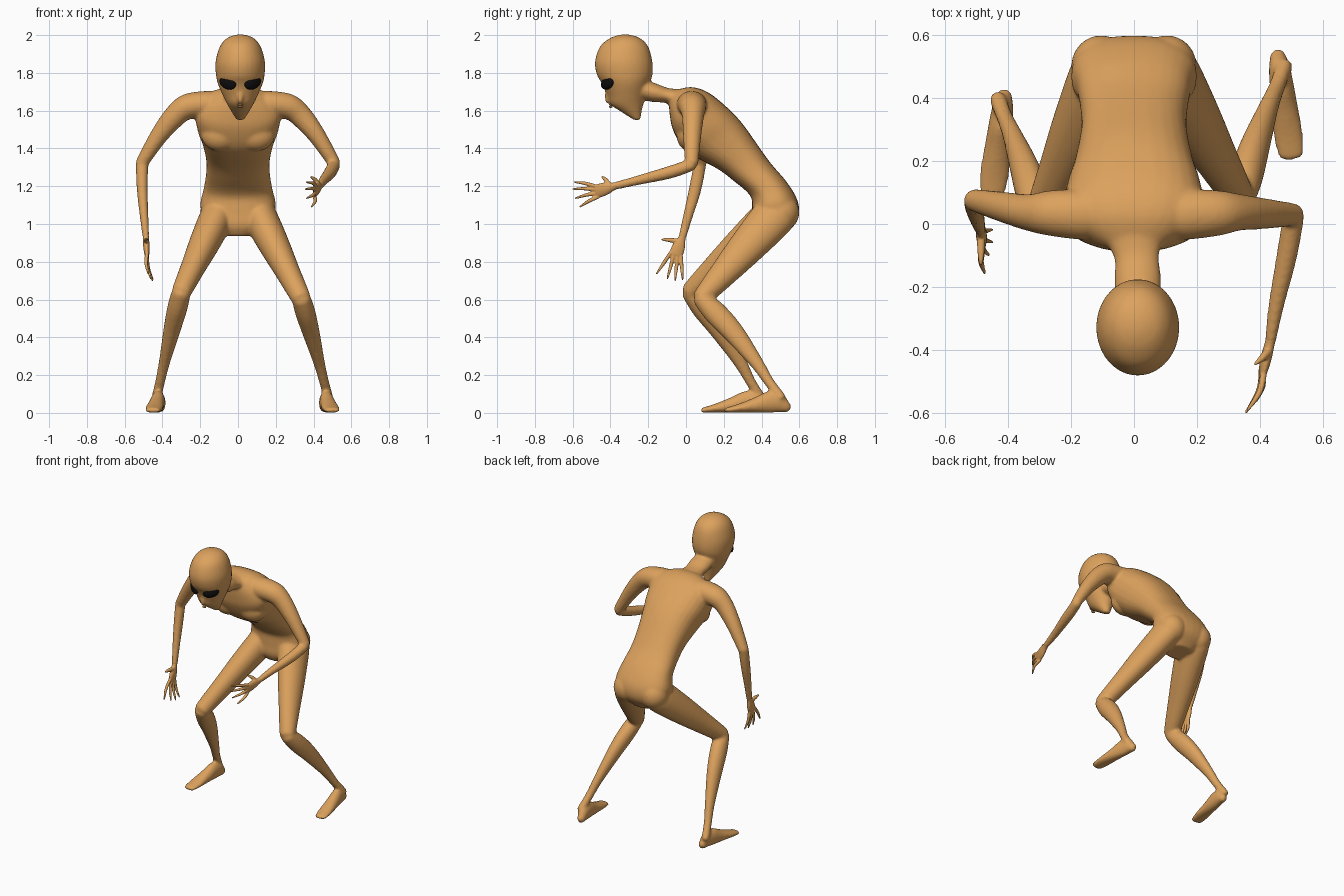
import bpy, bmesh, math
from mathutils import Vector, Matrix

if "Cube" in bpy.data.objects:
    bpy.data.objects.remove(bpy.data.objects["Cube"])

V = Vector
CX = 0.012  # head sits slightly off the centre line


def material(name, color):
    m = bpy.data.materials.new(name)
    m.diffuse_color = color
    m.use_nodes = True
    m.node_tree.nodes["Principled BSDF"].inputs["Base Color"].default_value = m.diffuse_color
    return m


SKIN = material("tan_skin", (0.72, 0.36, 0.11, 1))
BLACK = material("black_eye", (0.004, 0.004, 0.004, 1))


def catmull(a, b, c, d, t):
    return 0.5 * (2 * b + (c - a) * t + (2 * a - 5 * b + 4 * c - d) * t * t
                  + (3 * b - a - 3 * c + d) * t ** 3)


def loft(bm, rings, power=1.0, sub=4, seg=28):
    """Closed skin through smooth rings of (centre, half axis A, half axis B)."""
    fine = []
    for i in range(len(rings) - 1):
        q = [rings[max(0, min(len(rings) - 1, i + k))] for k in (-1, 0, 1, 2)]
        for s in range(sub):
            fine.append([catmull(*(r[j] for r in q), s / sub) for j in range(3)])
    fine.append(rings[-1])
    loops = []
    for c, a, b in fine:
        loop = []
        for k in range(seg):
            t = 2 * math.pi * k / seg
            u, v = math.cos(t), math.sin(t)
            u = math.copysign(abs(u) ** power, u)
            v = math.copysign(abs(v) ** power, v)
            loop.append(bm.verts.new(c + a * u + b * v))
        loops.append(loop)
    for p, q in zip(loops, loops[1:]):
        for k in range(seg):
            n = (k + 1) % seg
            bm.faces.new((p[k], p[n], q[n], q[k]))
    bm.faces.new(loops[0][::-1])
    bm.faces.new(loops[-1])


def tube(bm, pts, ref):
    """Limb along points (x, y, z, radius toward ref, other radius), rounded ends."""
    ref, rings, tan = V(ref), [], []
    for i, p in enumerate(pts):
        t = (V(pts[min(i + 1, len(pts) - 1)][:3]) - V(pts[max(i - 1, 0)][:3])).normalized()
        a = (ref - t * ref.dot(t)).normalized()
        rings.append((V(p[:3]), a * p[3], t.cross(a) * p[4]))
        tan.append(t)

    def cap(ring, t):
        c, a, b = ring
        r = min(a.length, b.length)
        return [(c + t * r * e, a * s, b * s) for e, s in ((0.55, 0.8), (0.9, 0.35))]
    loft(bm, cap(rings[0], -tan[0])[::-1] + rings + cap(rings[-1], tan[-1]))


def finish(name, bm, mat, voxel=0, smooth=0):
    bmesh.ops.recalc_face_normals(bm, faces=bm.faces)
    me = bpy.data.meshes.new(name)
    bm.to_mesh(me)
    bm.free()
    ob = bpy.data.objects.new(name, me)
    bpy.context.collection.objects.link(ob)
    bpy.context.view_layer.objects.active = ob
    if voxel:
        m = ob.modifiers.new("fuse", 'REMESH')
        m.mode, m.voxel_size = 'VOXEL', voxel
        m = ob.modifiers.new("soften", 'SMOOTH')
        m.factor, m.iterations = 0.5, smooth
        for m in list(ob.modifiers):
            bpy.ops.object.modifier_apply(modifier=m.name)
    ob.data.materials.clear()
    ob.data.materials.append(mat)
    ob.data.polygons.foreach_set("use_smooth", [True] * len(ob.data.polygons))
    ob.data.update()
    return ob


def ellipsoid(bm, loc, size, rot=Matrix()):
    bmesh.ops.create_uvsphere(bm, u_segments=28, v_segments=18, radius=1,
                              matrix=Matrix.Translation(loc) @ rot @ Matrix.Diagonal((*size, 1)))


body = bmesh.new()

# Torso: front point, back point (y, z) and half width, from neck to crotch
torso = [(-.09, 1.625, -.05, 1.71, .09), (-.085, 1.57, .03, 1.725, .17), (-.07, 1.50, .12, 1.695, .225),
         (-.02, 1.41, .22, 1.615, .215), (.05, 1.355, .30, 1.53, .19), (.17, 1.29, .385, 1.41, .17),
         (.25, 1.23, .45, 1.32, .168), (.34, 1.15, .535, 1.22, .182), (.35, 1.07, .592, 1.12, .20),
         (.35, .99, .592, 1.03, .165), (.38, .935, .53, .95, .08)]
loft(body, [(V((0, (yf + yb) / 2, (zf + zb) / 2)), V((w, 0, 0)),
             V((0, (yb - yf) / 2, (zb - zf) / 2))) for yf, zf, yb, zb, w in torso], power=.82)

# Chest and buttock fullness
for s in (-1, 1):
    ellipsoid(body, (s * .095, .02, 1.47), (.10, .07, .085))
    ellipsoid(body, (s * .105, .50, 1.06), (.095, .10, .10))

# Neck
tube(body, [(CX, -.25, 1.72, .07, .05), (CX, -.17, 1.695, .074, .05), (.008, -.10, 1.68, .072, .04),
            (0, -.02, 1.66, .11, .055), (0, .05, 1.63, .15, .07)], (1, 0, 0))

# Head: z, front y, back y, half width
head = [(2.003, -.345, -.30, .02), (1.985, -.40, -.245, .07), (1.94, -.455, -.20, .108), (1.86, -.482, -.178, .131),
        (1.79, -.472, -.177, .129), (1.74, -.443, -.195, .118), (1.68, -.418, -.215, .092),
        (1.635, -.402, -.225, .07), (1.595, -.345, -.235, .047), (1.55, -.275, -.24, .02)]
loft(body, [(V((CX, (f + b) / 2, z)), V((w, 0, 0)), V((0, (b - f) / 2, 0))) for z, f, b, w in head])
ellipsoid(body, (CX, -.415, 1.675), (.016, .016, .04))


# Legs: thigh, calf and foot
def leg(hip, knee, ankle, heel, toe):
    hip, knee, ankle, heel, toe = map(V, (hip, knee, ankle, heel, toe))
    thigh = [(0, .115, .09), (.33, .10, .082), (.66, .077, .066), (.97, .052, .053)]
    calf = [(.02, .048, .05), (.18, .062, .053), (.42, .056, .045), (.75, .036, .030), (.95, .027, .026), (1.12, .027, .026)]
    foot = [(.06, .026, .03, .03), (.16, .034, .052, .052), (.30, .038, .058, .058), (.5, .042, .042, .042),
            (.75, .047, .025, .024), (.94, .04, .014, .014)]
    tube(body, [(*hip.lerp(knee, t), a, b) for t, a, b in thigh], (0, 1, 0))
    tube(body, [(*(knee.lerp(ankle, t) + V((0, .02, .01)) * math.sin(math.pi * min(t, 1))), a, b)
                for t, a, b in calf], (0, 1, 0))
    tube(body, [(*(heel.lerp(toe, t) + V((0, 0, z))), w, h) for t, w, z, h in foot], (1, 0, 0))


leg((.115, .465, 1.04), (.335, .08, .605), (.462, .455, .14), (.455, .552, 0), (.502, .195, 0))
leg((-.11, .465, 1.04), (-.30, .02, .64), (-.418, .355, .14), (-.41, .425, 0), (-.455, .07, 0))

# Upper arms and forearms
for s, ey in ((1, .03), (-1, .075)):
    tube(body, [(s * .16, .03, 1.635, .08, .07), (s * .27, .035, 1.62, .072, .068), (s * .335, .037, 1.57, .058, .06),
                (s * .42, (.035 + ey) / 2, 1.465, .048, .047), (s * .505, ey, 1.33, .036, .034)], (0, 1, 0))
tube(body, [(.508, .025, 1.312, .033, .032), (.495, -.05, 1.285, .034, .034), (.48, -.13, 1.262, .032, .032),
            (.452, -.26, 1.23, .025, .025), (.434, -.37, 1.203, .018, .021)], (1, 0, 0))
tube(body, [(-.508, .075, 1.325, .033, .032), (-.508, .06, 1.24, .031, .034), (-.505, .04, 1.15, .028, .032),
            (-.497, .01, 1.04, .023, .026), (-.488, -.018, .935, .018, .021)], (1, 0, 0))
finish("body", body, SKIN, voxel=.0085, smooth=8)


# Hands: palm, four fingers and a thumb
def hand(name, wrist, knuckle, across, tips, thumb, bend):
    bm = bmesh.new()
    wrist, knuckle, across, bend = map(V, (wrist, knuckle, across, bend))
    palm = [(-.25, .018, .016), (.1, .02, .016), (.55, .034, .017), (.95, .036, .013)]
    tube(bm, [(*wrist.lerp(knuckle, t), a, b) for t, a, b in palm], across)
    for k, tip in enumerate(tips):
        root = knuckle + across * (.03 - .02 * k)
        tip = V(tip)
        mid = root.lerp(tip, .5) + bend
        tube(bm, [(*root, .0105, .0105), (*mid, .0095, .0095), (*tip, .005, .005)], across)
    root, tip = wrist.lerp(knuckle, .3) + across * .012, V(thumb)
    tube(bm, [(*root, .014, .014), (*(root.lerp(tip, .55) + across * .008), .0105, .0105),
              (*tip, .005, .005)], knuckle - wrist + across * .01)
    finish(name, bm, SKIN, voxel=.004, smooth=4)


hand("left_hand", (.434, -.37, 1.203), (.408, -.475, 1.172), (.1, -.25, .96),
     [(.362, -.59, 1.222), (.357, -.597, 1.185), (.365, -.583, 1.137), (.39, -.56, 1.092)],
     (.385, -.445, 1.25), (.012, 0, .004))
hand("right_hand", (-.488, -.018, .935), (-.482, -.055, .835), (0, -.94, .3),
     [(-.475, -.155, .738), (-.462, -.098, .713), (-.453, -.057, .703), (-.452, -.018, .708)],
     (-.487, -.128, .918), (-.008, 0, 0))

# Eyes: flat black ovals, outer corners raised
for s, side in ((1, "left"), (-1, "right")):
    bm = bmesh.new()
    rot = Matrix.Rotation(s * math.radians(36), 4, 'Z') @ Matrix.Rotation(-s * math.radians(16), 4, 'Y')
    ellipsoid(bm, (CX + s * .066, -.416, 1.747), (.053, .02, .034), rot)
    finish(side + "_eye", bm, BLACK)

# Mouth: small pursed lips
bm = bmesh.new()
for dz in (-.006, .006):
    ellipsoid(bm, (CX, -.398, 1.627 + dz), (.014, .01, .006))
finish("mouth", bm, SKIN)
